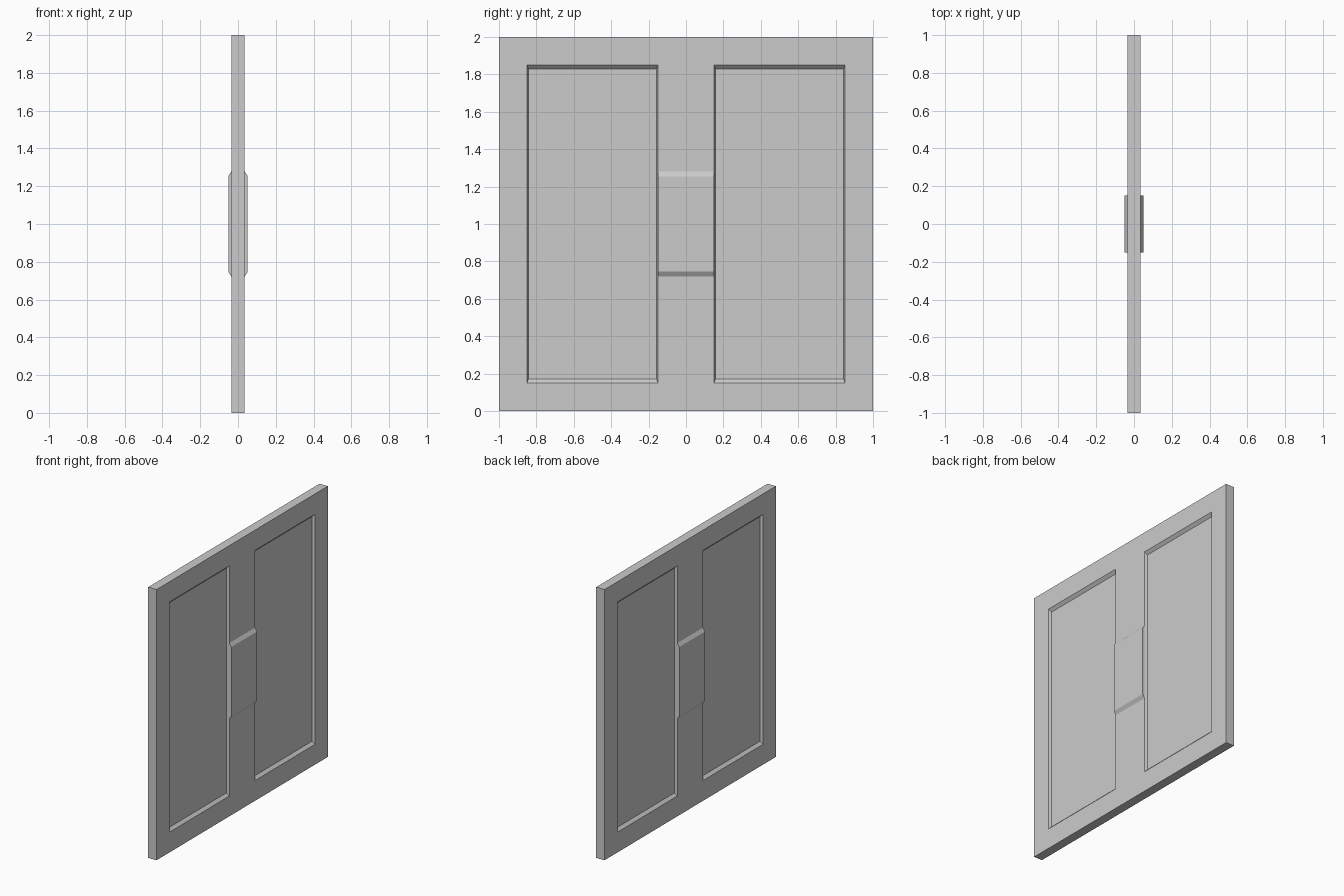
import bpy, bmesh

if "Cube" in bpy.data.objects:
    bpy.data.objects.remove(bpy.data.objects["Cube"])

HALF = 0.034      # half thickness of the slab
DEPTH = 0.02      # depth of the sunken panels
YS = [-1, -0.85, -0.15, 0.15, 0.85, 1]
ZS = [0, 0.15, 1.85, 2]


def finish(name, bm):
    bmesh.ops.remove_doubles(bm, verts=bm.verts, dist=1e-5)
    bmesh.ops.recalc_face_normals(bm, faces=bm.faces)
    me = bpy.data.meshes.new(name)
    bm.to_mesh(me)
    bm.free()
    ob = bpy.data.objects.new(name, me)
    bpy.context.collection.objects.link(ob)
    return ob


def face(bm, pts):
    bm.faces.new([bm.verts.new(p) for p in pts])


def rect(x, y0, y1, z0, z1):
    return [(x, y0, z0), (x, y1, z0), (x, y1, z1), (x, y0, z1)]


# Door slab: framed front and back faces with sunken, sloped-edge panels
bm = bmesh.new()
for side in (-1, 1):
    for i in range(5):
        for j in range(3):
            y0, y1, z0, z1 = YS[i], YS[i + 1], ZS[j], ZS[j + 1]
            outer = rect(side * HALF, y0, y1, z0, z1)
            if j == 1 and i in (1, 3):
                inner = rect(side * (HALF - DEPTH), y0 + 0.007, y1 - 0.007,
                             z0 + 0.02, z1 - 0.02)
                face(bm, inner)
                for k in range(4):
                    n = (k + 1) % 4
                    face(bm, [outer[k], outer[n], inner[n], inner[k]])
            else:
                face(bm, outer)

# Outer edges of the slab
for z in (0, 2):
    for y0, y1 in zip(YS, YS[1:]):
        face(bm, [(-HALF, y0, z), (HALF, y0, z), (HALF, y1, z), (-HALF, y1, z)])
for y in (-1, 1):
    for z0, z1 in zip(ZS, ZS[1:]):
        face(bm, [(-HALF, y, z0), (HALF, y, z0), (HALF, y, z1), (-HALF, y, z1)])
bmesh.ops.remove_doubles(bm, verts=bm.verts, dist=1e-5)
bmesh.ops.dissolve_limit(bm, angle_limit=0.01, verts=bm.verts, edges=bm.edges)
finish("door_slab", bm)

# Raised centre block, chamfered at top and bottom, showing on both sides
half = [(HALF, 0.72), (0.05, 0.745), (0.05, 1.255), (HALF, 1.28)]
profile = half + [(-x, z) for x, z in reversed(half)]
bm = bmesh.new()
base = bm.faces.new([bm.verts.new((x, -0.15, z)) for x, z in profile])
ext = bmesh.ops.extrude_face_region(bm, geom=[base], use_keep_orig=True)
new = [g for g in ext["geom"] if isinstance(g, bmesh.types.BMVert)]
bmesh.ops.translate(bm, verts=new, vec=(0, 0.3, 0))
finish("centre_block", bm)
